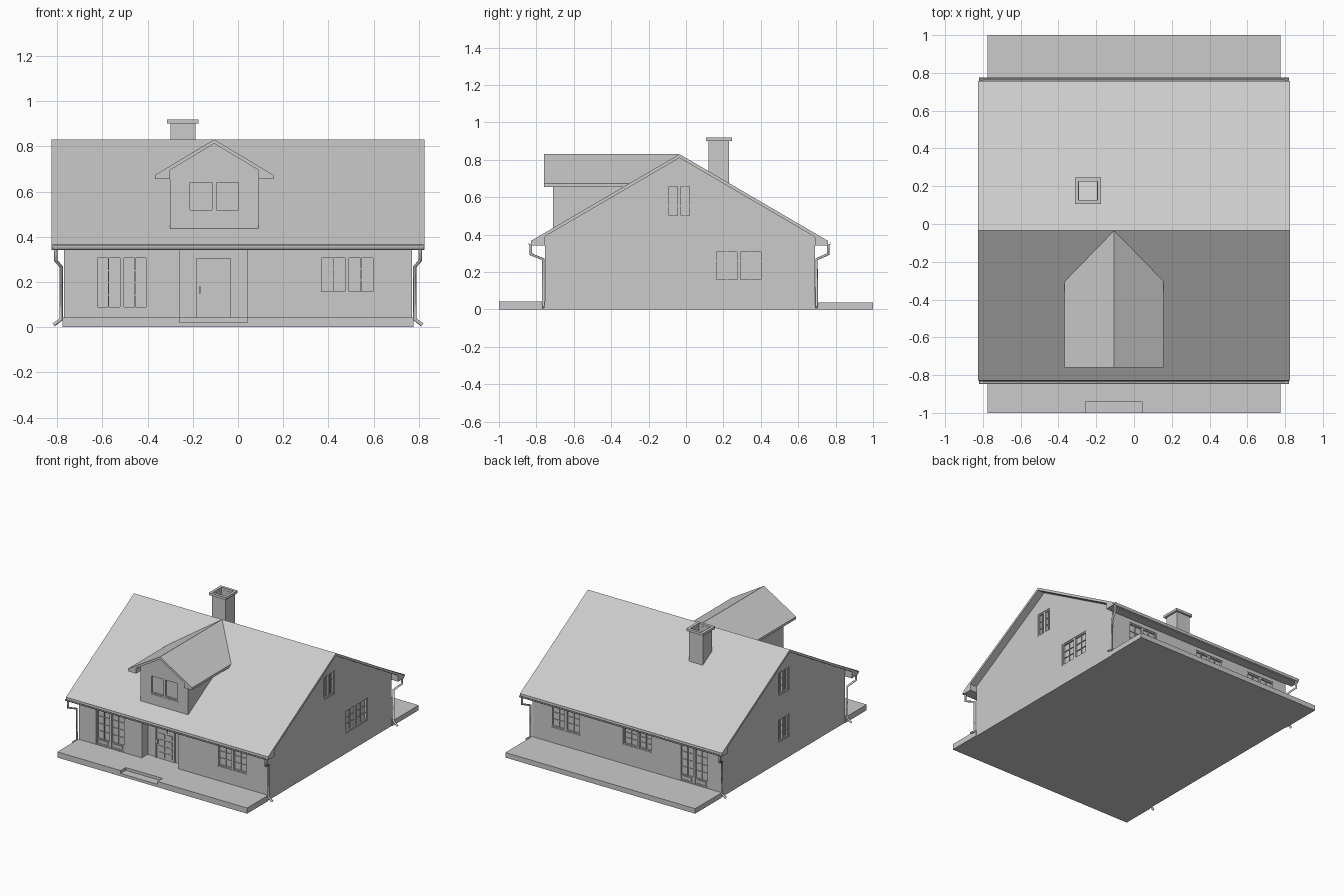
import bpy, bmesh, math
from mathutils import Matrix, Vector

if "Cube" in bpy.data.objects:
    bpy.data.objects.remove(bpy.data.objects["Cube"])

SLOPE, RIDGE_Y, RIDGE_Z = 0.584, -0.035, 0.83


def finish(name, bm):
    bmesh.ops.recalc_face_normals(bm, faces=bm.faces)
    me = bpy.data.meshes.new(name)
    bm.to_mesh(me)
    bm.free()
    ob = bpy.data.objects.new(name, me)
    bpy.context.collection.objects.link(ob)
    return ob


def box(bm, x0, x1, y0, y1, z0, z1, m=Matrix()):
    c = Vector(((x0 + x1) / 2, (y0 + y1) / 2, (z0 + z1) / 2))
    s = Matrix.Diagonal((x1 - x0, y1 - y0, z1 - z0, 1))
    bmesh.ops.create_cube(bm, size=1, matrix=m @ Matrix.Translation(c) @ s)


def extrude(name, pts, a, b, axis):
    """Extrude a (p, z) profile along x or y from a to b."""
    bm = bmesh.new()
    pos = lambda p, d: (d, p[0], p[1]) if axis == 'x' else (p[0], d, p[1])
    f = bm.faces.new([bm.verts.new(pos(p, a)) for p in pts])
    r = bmesh.ops.extrude_face_region(bm, geom=[f])
    d = Vector((b - a, 0, 0)) if axis == 'x' else Vector((0, b - a, 0))
    bmesh.ops.translate(bm, vec=d, verts=[v for v in r['geom'] if isinstance(v, bmesh.types.BMVert)])
    return finish(name, bm)


def roof(name, c, half, wall0, wall1, soffit, thick, slope, a, b, axis):
    """Gable roof with boxed eaves; wall0 and wall1 are the wall positions."""
    under = lambda p: RIDGE_Z - thick - slope * abs(p - c)
    edge = RIDGE_Z - slope * half
    pts = [(c - half, edge), (c - half, soffit), (wall0, soffit), (wall0, under(wall0)),
           (c, RIDGE_Z - thick), (wall1, under(wall1)), (wall1, soffit),
           (c + half, soffit), (c + half, edge), (c, RIDGE_Z)]
    return extrude(name, pts, a, b, axis)


# Terraces, the front one with a lowered step
bm = bmesh.new()
box(bm, -0.775, -0.258, -1, -0.755, 0, 0.042)
box(bm, 0.042, 0.775, -1, -0.755, 0, 0.042)
box(bm, -0.258, 0.042, -0.94, -0.755, 0, 0.042)
box(bm, -0.258, 0.042, -1, -0.94, 0, 0.021)
finish("front_terrace", bm)
bm = bmesh.new()
box(bm, -0.775, 0.775, 0.69, 1, 0, 0.037)
finish("back_terrace", bm)

# House and dormer walls
wall_top = lambda y: RIDGE_Z - 0.012 - SLOPE * abs(y - RIDGE_Y)
walls = extrude("house_walls", [(-0.755, 0), (0.69, 0), (0.69, wall_top(0.69)),
                (RIDGE_Y, RIDGE_Z - 0.012), (-0.755, wall_top(-0.755))], -0.77, 0.77, 'x')
DX, DS = -0.105, 0.60
dormer = extrude("dormer_walls", [(DX - 0.195, 0.425), (DX + 0.195, 0.425),
                 (DX + 0.195, RIDGE_Z - 0.012 - DS * 0.195), (DX, RIDGE_Z - 0.012),
                 (DX - 0.195, RIDGE_Z - 0.012 - DS * 0.195)], -0.71, -0.12, 'y')

# Roofs
roof("main_roof", RIDGE_Y, 0.793, -0.755, 0.69, 0.342, 0.02, SLOPE, -0.825, 0.825, 'x')
roof("dormer_roof", DX, 0.262, DX - 0.195, DX + 0.195, 0.655, 0.018, DS, -0.76, -0.04, 'y')

# Windows and glazed doors, set into recesses
cutters = bmesh.new()
RECESS = 0.02


def window(name, angle, dist, u0, u1, z0, z1, leaves=2, cols=2, rows=3, panel=0.0):
    m = Matrix.Rotation(math.radians(angle), 4, 'Z') @ Matrix.Translation((0, -dist, 0))
    box(cutters, u0, u1, -0.02, RECESS, z0, z1, m)
    bm = bmesh.new()
    t, lw = 0.009, (u1 - u0) / leaves
    box(bm, u0, u1, RECESS - 0.004, RECESS + 0.004, z0, z1, m)
    for i in range(leaves):
        a, b = u0 + i * lw, u0 + (i + 1) * lw
        for s in (a, b - t):
            box(bm, s, s + t, 0.003, RECESS, z0, z1, m)
        for s in (z0, z1 - t):
            box(bm, a + t, b - t, 0.004, RECESS, s, s + t, m)
        g0 = z0 + t + panel
        if panel:
            box(bm, a + t, b - t, 0.008, RECESS, z0 + t, g0, m)
            box(bm, a + 0.02, b - 0.02, 0.003, 0.009, z0 + 0.016, g0 - 0.008, m)
        for k in range(1, cols):
            s = a + (b - a) * k / cols
            box(bm, s - 0.002, s + 0.002, 0.009, RECESS, g0, z1 - t, m)
        for k in range(1, rows):
            s = g0 + (z1 - t - g0) * k / rows
            box(bm, a + t, b - t, 0.01, RECESS, s - 0.002, s + 0.002, m)
    finish(name, bm)


window("front_glazed_door", 0, 0.755, -0.63, -0.397, 0.045, 0.315, rows=4, panel=0.035)
window("front_window", 0, 0.755, 0.36, 0.605, 0.15, 0.315)
window("dormer_window", 0, 0.71, -0.222, 0.012, 0.51, 0.65, cols=1, rows=1)
window("right_upper_window", 90, 0.77, -0.1, 0.027, 0.493, 0.665)
window("right_lower_window", 90, 0.77, 0.155, 0.41, 0.15, 0.317)
window("left_upper_window", 270, 0.77, -0.027, 0.1, 0.493, 0.665)
window("left_lower_window", 270, 0.77, -0.027, 0.1, 0.15, 0.317)
window("back_window_a", 180, 0.69, -0.62, -0.38, 0.15, 0.315)
window("back_window_b", 180, 0.69, -0.03, 0.21, 0.18, 0.315)
window("back_glazed_door", 180, 0.69, 0.43, 0.665, 0.04, 0.315, rows=4, panel=0.035)

# Entrance niche, then cut all recesses out of the walls
NICHE = -0.685
box(cutters, -0.257, 0.042, -0.8, NICHE, 0.042, 0.341)
cut = finish("recess_cutter", cutters)
cut.hide_render = True
for ob in (walls, dormer):
    mod = ob.modifiers.new("recesses", 'BOOLEAN')
    mod.operation, mod.solver, mod.object = 'DIFFERENCE', 'EXACT', cut
dg = bpy.context.evaluated_depsgraph_get()
done = [(ob, bpy.data.meshes.new_from_object(ob.evaluated_get(dg))) for ob in (walls, dormer)]
for ob, me in done:
    ob.modifiers.clear()
    ob.data = me
bpy.data.objects.remove(cut)

# Front door with frame, raised panels, small pane and handle
bm = bmesh.new()
box(bm, -0.178, -0.037, NICHE - 0.006, NICHE + 0.005, 0.042, 0.298)
for x in (-0.185, -0.037):
    box(bm, x, x + 0.007, NICHE - 0.012, NICHE + 0.002, 0.042, 0.305)
box(bm, -0.178, -0.037, NICHE - 0.012, NICHE + 0.002, 0.298, 0.305)
for i in range(4):
    for x in (-0.162, -0.102):
        box(bm, x, x + 0.049, NICHE - 0.01, NICHE - 0.005, 0.058 + i * 0.046, 0.092 + i * 0.046)
box(bm, -0.124, -0.091, NICHE - 0.011, NICHE - 0.005, 0.245, 0.267)
box(bm, -0.172, -0.166, NICHE - 0.018, NICHE - 0.005, 0.15, 0.18)
finish("front_door", bm)


# Chimney: hollow shaft and rim
def ring(bm, x0, x1, y0, y1, z0, z1, t):
    for x in (x0, x1 - t):
        box(bm, x, x + t, y0, y1, z0, z1)
    for y in (y0, y1 - t):
        box(bm, x0 + t, x1 - t, y, y + t, z0, z1)


bm = bmesh.new()
ring(bm, -0.299, -0.188, 0.121, 0.231, 0.62, 0.902, 0.007)
ring(bm, -0.313, -0.174, 0.107, 0.245, 0.9, 0.918, 0.02)
finish("chimney", bm)

# Half-round gutters and downpipes at all corners
arc = [(math.cos(math.pi * i / 8), -math.sin(math.pi * i / 8)) for i in range(9)]
for side, edge, wall in (("front", -0.836, -0.763), ("back", 0.766, 0.698)):
    pts = [(edge + 0.01 * c, 0.361 + 0.017 * s) for c, s in arc]
    pts += [(edge + 0.008 * c, 0.361 + 0.014 * s) for c, s in reversed(arc)]
    extrude(side + "_gutter", pts, -0.82, 0.82, 'x')
    for hand, sx in (("left", -1), ("right", 1)):
        y = edge + (0.006 if edge < 0 else -0.006)
        path = [(0.806, y, 0.35), (0.806, y, 0.295), (0.782, wall, 0.268),
                (0.782, wall, 0.035), (0.815, wall, 0.01)]
        cu = bpy.data.curves.new(side + "_" + hand + "_downpipe", 'CURVE')
        cu.dimensions, cu.bevel_depth, cu.bevel_resolution = '3D', 0.008, 1
        cu.use_fill_caps = True
        sp = cu.splines.new('POLY')
        sp.points.add(len(path) - 1)
        for p, q in zip(sp.points, path):
            p.co = (q[0] * sx, q[1], q[2], 1)
        bpy.context.collection.objects.link(bpy.data.objects.new(cu.name, cu))
